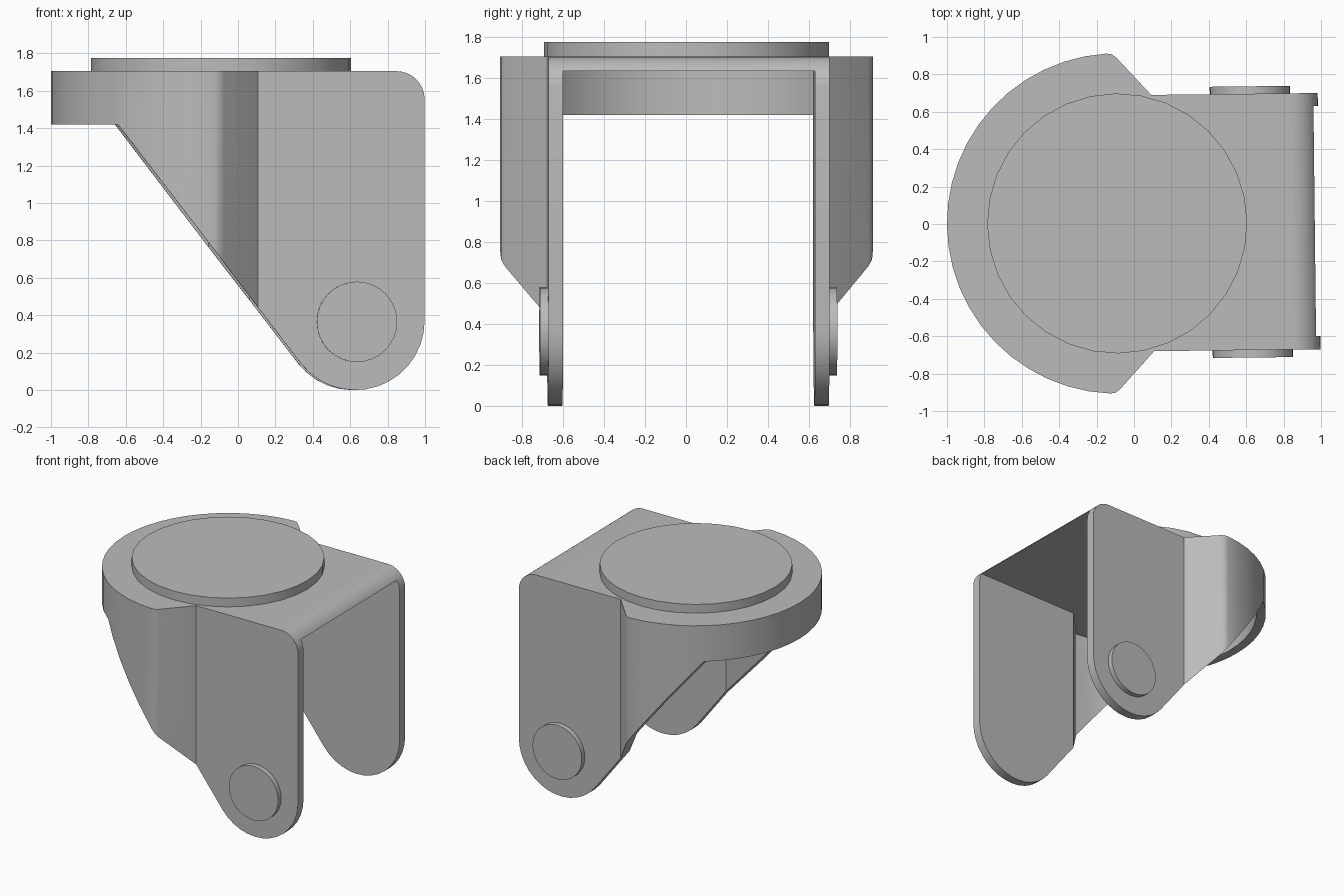
import bpy, bmesh
from math import radians, sin, cos, pi
from mathutils import Matrix, Vector

cube = bpy.data.objects.get("Cube")
if cube:
    bpy.data.objects.remove(cube, do_unlink=True)

steel = bpy.data.materials.new("plain grey steel")
steel.use_nodes = True
GREY = (0.5, 0.5, 0.5, 1)
steel.diffuse_color = GREY
steel.node_tree.nodes["Principled BSDF"].inputs["Base Color"].default_value = GREY

TOP, SHEET, LEG, BACK = 1.705, 0.07, 0.685, 0.99
PLATE_X = -0.09
# The whole fork is turned very slightly about the vertical axis
TURN = Matrix.Translation((0, 0.004, 0)) @ Matrix.Rotation(radians(0.65), 4, 'Z')


def arc(cx, cy, r, start, end, steps):
    angles = [radians(start + (end - start) * i / steps) for i in range(steps + 1)]
    return [(cx + r * cos(a), cy + r * sin(a)) for a in angles]


def make_object(name, bm):
    bmesh.ops.recalc_face_normals(bm, faces=bm.faces)
    mesh = bpy.data.meshes.new(name)
    bm.to_mesh(mesh)
    bm.free()
    mesh.materials.append(steel)
    obj = bpy.data.objects.new(name, mesh)
    bpy.context.collection.objects.link(obj)
    return obj


def prism(name, points, low, high, upright=False):
    """Extrude an outline along z, or along y when upright."""
    bm = bmesh.new()
    place = (lambda p: (p[0], low, p[1])) if upright else (lambda p: (p[0], p[1], low))
    face = bm.faces.new([bm.verts.new(place(p)) for p in points])
    grown = bmesh.ops.extrude_face_region(bm, geom=[face])["geom"]
    shift = Vector((0, high - low, 0)) if upright else Vector((0, 0, high - low))
    bmesh.ops.translate(bm, vec=shift, verts=[g for g in grown if isinstance(g, bmesh.types.BMVert)])
    return make_object(name, bm)


def disc(name, radius, depth, location, turn=0):
    bm = bmesh.new()
    bmesh.ops.create_cone(bm, cap_ends=True, segments=32, radius1=radius, radius2=radius,
                          depth=depth, matrix=Matrix.Translation(location) @ Matrix.Rotation(turn, 4, 'X'))
    return make_object(name, bm)


def cut(obj, tool, operation):
    mod = obj.modifiers.new("cut", 'BOOLEAN')
    mod.operation, mod.object, mod.solver = operation, tool, 'EXACT'
    bpy.context.view_layer.update()
    result = bpy.data.meshes.new_from_object(obj.evaluated_get(bpy.context.evaluated_depsgraph_get()))
    obj.modifiers.clear()
    obj.data = result
    bpy.data.objects.remove(tool, do_unlink=True)


def mirrored(half):
    """Close a plan outline by mirroring its +y half across y = 0."""
    return half + [(x, -y) for x, y in reversed(half) if y > 0.0001]


# Plan outlines: straight legs, flared shoulders and a round rear
outer = [(BACK + 0.05, LEG), (0.10, LEG), (-0.085, 0.887), (-0.11, 0.905)]
outer += arc(PLATE_X, 0, 0.91, 93, 180, 12)
inner = [(BACK + 0.3, LEG - SHEET), (0.069, LEG - SHEET)]
inner += arc(PLATE_X, 0, 0.91 - SHEET, 94, 180, 12)
outer[-1] = (outer[-1][0], 0)
inner[-1] = (inner[-1][0], 0)

# Side outline: rear skirt, sloping edge, rounded feet and rounded top corner
side = [(-1.2, TOP), (-1.2, 1.42), (-0.65, 1.42)]
side += arc(0.62, 0.37, 0.37, 218, 360, 14)
side += arc(BACK - 0.15, TOP - 0.15, 0.15, 0, 90, 8)

fork = prism("fork_shell", mirrored(outer), -0.1, TOP + 0.1)
cut(fork, prism("side_cutter", side, -1.2, 1.2, upright=True), 'INTERSECT')
cut(fork, prism("hollow_cutter", mirrored(inner), -0.3, TOP - SHEET), 'DIFFERENCE')

# Round mounting plate and the two axle caps
parts = [fork, disc("mounting_plate", 0.695, 0.08, (PLATE_X, 0, TOP + 0.03))]
for name, sign in (("right_axle_cap", -1), ("left_axle_cap", 1)):
    parts.append(disc(name, 0.215, 0.06, (0.628, sign * (LEG + 0.01), 0.365), pi / 2))

bpy.ops.object.select_all(action='DESELECT')
for part in parts:
    part.data.transform(TURN)
    part.select_set(True)
bpy.context.view_layer.objects.active = fork
bpy.ops.object.shade_smooth_by_angle(angle=radians(30))
